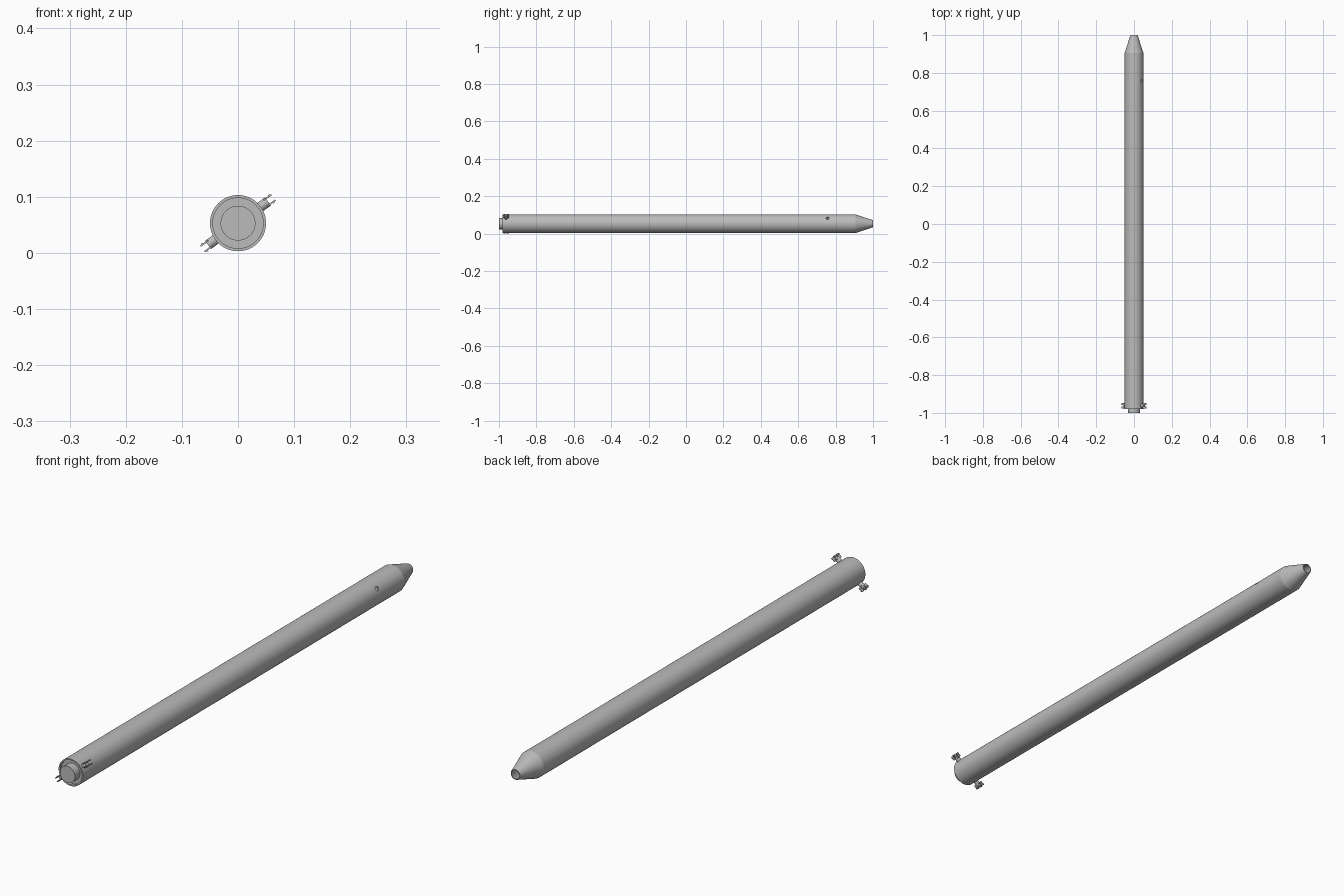
import bpy, bmesh, math
from mathutils import Matrix, Vector

old = bpy.data.objects.get("Cube")
if old:
    bpy.data.objects.remove(old)

CZ = 0.053                    # height of the tube axis
ANGLE = math.radians(36)      # tilt of the lugs and side hole

grey = bpy.data.materials.new("grey_metal")
grey.use_nodes = True
colour = (0.5, 0.5, 0.5, 1)
grey.diffuse_color = colour
grey.node_tree.nodes["Principled BSDF"].inputs["Base Color"].default_value = colour


def finish(name, bm):
    bmesh.ops.recalc_face_normals(bm, faces=bm.faces)
    mesh = bpy.data.meshes.new(name)
    bm.to_mesh(mesh)
    bm.free()
    obj = bpy.data.objects.new(name, mesh)
    bpy.context.collection.objects.link(obj)
    mesh.materials.append(grey)
    return obj


def smooth(obj):
    bpy.ops.object.select_all(action="DESELECT")
    obj.select_set(True)
    bpy.context.view_layer.objects.active = obj
    bpy.ops.object.shade_smooth_by_angle(angle=math.radians(15))


def lathe(name, profile, closed=False, sides=64):
    """Spin (radius, y) points about the tube axis."""
    bm = bmesh.new()
    verts = [bm.verts.new((r, y, CZ)) for r, y in profile]
    pairs = list(zip(verts, verts[1:] + verts[:1]))
    edges = [bm.edges.new(p) for p in (pairs if closed else pairs[:-1])]
    bmesh.ops.spin(bm, geom=verts + edges, cent=(0, 0, CZ), axis=(0, 1, 0),
                   angle=math.tau, steps=sides, use_duplicate=False)
    bmesh.ops.remove_doubles(bm, verts=bm.verts, dist=1e-5)
    return finish(name, bm)


def radial(angle, y):
    """Local z points outward from the axis, local y runs along the tube."""
    return Matrix.Translation((0, y, CZ)) @ Matrix.Rotation(math.pi / 2 - angle, 4, "Y")


def box(bm, frame, centre, size, tilt=0.0):
    m = (frame @ Matrix.Translation(centre) @ Matrix.Rotation(tilt, 4, "Y")
         @ Matrix.Diagonal(Vector((*size, 1))))
    bmesh.ops.create_cube(bm, size=1, matrix=m)


# Hollow tube with tapered open nose
tube = lathe("tube_body", [(0.05, -0.98), (0.05, 0.905), (0.019, 1.0),
                           (0.016, 1.0), (0.045, 0.9), (0.045, -0.98)], closed=True)

# Side hole near the nose
bm = bmesh.new()
bmesh.ops.create_cone(bm, cap_ends=True, segments=20, radius1=0.008, radius2=0.008,
                      depth=0.04,
                      matrix=radial(ANGLE, 0.757) @ Matrix.Translation((0, 0, 0.05)))
cutter = finish("side_hole_cutter", bm)
cutter.hide_render = True
cutter.hide_set(True)
cutter.display_type = "WIRE"
cut = tube.modifiers.new("side_hole", "BOOLEAN")
cut.operation = "DIFFERENCE"
cut.solver = "EXACT"
cut.object = cutter
smooth(tube)

# Recessed end cap with its raised button
smooth(lathe("end_cap", [(0, -0.97), (0.0455, -0.97), (0.0455, -0.95), (0, -0.95)]))
smooth(lathe("end_button", [(0, -1.0), (0.031, -1.0), (0.031, -0.96), (0, -0.96)]))

# Two opposite lugs, each a post carrying pairs of hooked prongs
for name, angle in (("left_lug", ANGLE), ("right_lug", ANGLE + math.pi)):
    frame = radial(angle, -0.962)
    bm = bmesh.new()
    bmesh.ops.create_cone(bm, cap_ends=True, segments=24, radius1=0.009, radius2=0.009,
                          depth=0.02, matrix=frame @ Matrix.Translation((0, 0, 0.056)))
    for side in (-1, 1):
        for along in (-0.009, 0.009):
            box(bm, frame, (side * 0.006, along, 0.07), (0.0025, 0.012, 0.016))
            box(bm, frame, (side * 0.007, along, 0.075), (0.002, 0.012, 0.007), -side * 0.5)
        box(bm, frame, (side * 0.006, 0, 0.064), (0.0025, 0.03, 0.006))
    smooth(finish(name, bm))
